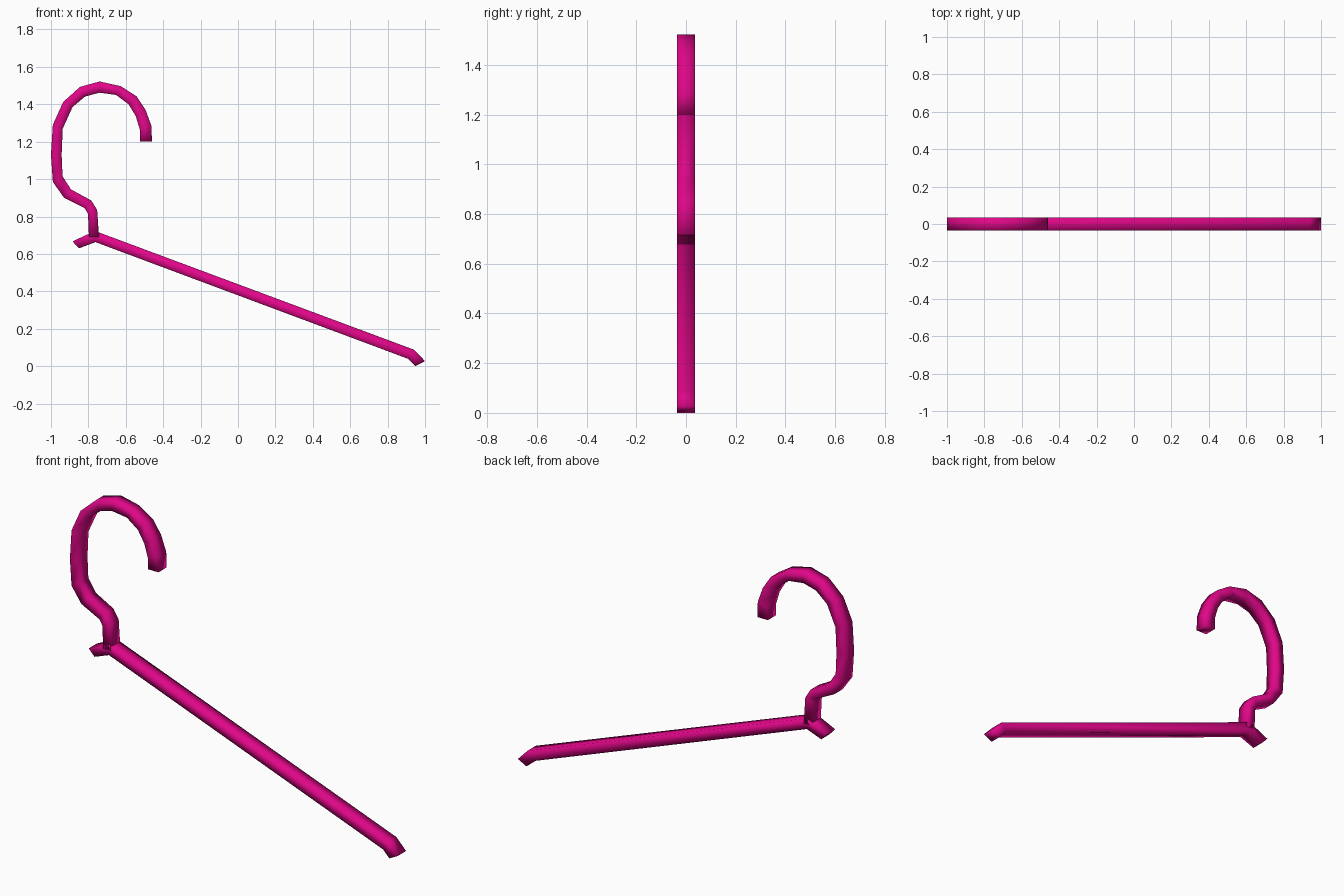
import bpy, bmesh

if "Cube" in bpy.data.objects:
    bpy.data.objects.remove(bpy.data.objects["Cube"])

pink = bpy.data.materials.new("hot pink")
pink.diffuse_color = (0.74, 0.002, 0.245, 1)
pink.use_nodes = True
pink.node_tree.nodes["Principled BSDF"].inputs["Base Color"].default_value = pink.diffuse_color

HALF_DEPTH = 0.036


def square_tube(name, rings):
    """Smooth-shaded four-sided tube; each ring is (x, z) of one edge then (x, z) of the other."""
    bm = bmesh.new()
    loops = []
    for ax, az, bx, bz in rings:
        d = HALF_DEPTH
        pts = [(ax, -d, az), (bx, -d, bz), (bx, d, bz), (ax, d, az)]
        loops.append([bm.verts.new(p) for p in pts])
    # sides
    for r, s in zip(loops, loops[1:]):
        for i in range(4):
            j = (i + 1) % 4
            bm.faces.new((r[i], r[j], s[j], s[i]))
    # end caps
    for cap in (loops[0], loops[-1]):
        bm.faces.new(cap)
    for f in bm.faces:
        f.smooth = True
    bmesh.ops.recalc_face_normals(bm, faces=bm.faces[:])
    mesh = bpy.data.meshes.new(name)
    bm.to_mesh(mesh)
    bm.free()
    mesh.materials.append(pink)
    obj = bpy.data.objects.new(name, mesh)
    bpy.context.collection.objects.link(obj)
    return obj


# curved hook and neck: inner edge, outer edge, from free tip down to the arm
square_tube("hook", [
    (-0.525, 1.20, -0.46, 1.20),
    (-0.525, 1.265, -0.463, 1.285),
    (-0.546, 1.335, -0.494, 1.37),
    (-0.585, 1.40, -0.543, 1.443),
    (-0.652, 1.450, -0.627, 1.497),
    (-0.74, 1.462, -0.74, 1.522),
    (-0.817, 1.442, -0.845, 1.493),
    (-0.885, 1.385, -0.935, 1.412),
    (-0.937, 1.27, -0.99, 1.29),
    (-0.943, 1.13, -1.00, 1.13),
    (-0.938, 1.015, -0.99, 0.985),
    (-0.893, 0.945, -0.93, 0.90),
    (-0.785, 0.886, -0.82, 0.845),
    (-0.753, 0.835, -0.802, 0.815),
    (-0.743, 0.69, -0.797, 0.69),
])

# sloping arm with a short stub on the left and a bent tip on the right
square_tube("arm", [
    (-0.885, 0.667, -0.85, 0.63),
    (-0.765, 0.723, -0.762, 0.663),
    (0.941, 0.088, 0.91, 0.039),
    (1.00, 0.027, 0.948, 0.00),
])
